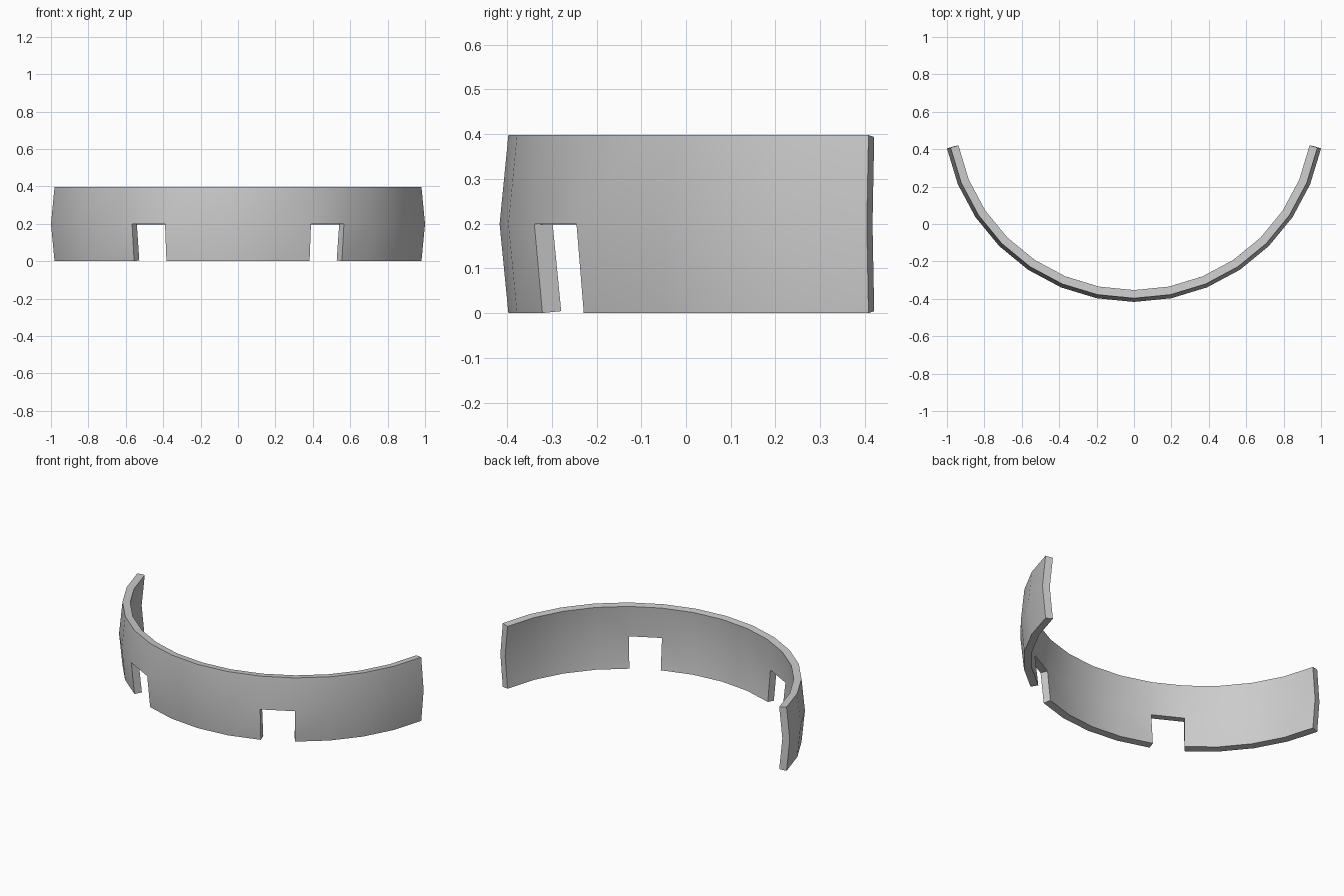
import bpy, bmesh
from math import sin, cos, radians

if "Cube" in bpy.data.objects:
    bpy.data.objects.remove(bpy.data.objects["Cube"])

STEP = radians(11.25)           # 32-sided sphere, 16 rings
R = 1 / sin(7 * STEP)           # widest point lands on x = +-1
CY, CZ = 0.603, R * sin(STEP)
THICK = 0.044

# Curved band: two rows of a sphere, 14 segments wide, with two lower openings
bm = bmesh.new()
grid = [[bm.verts.new((R * cos(r * STEP) * sin(a * STEP),
                       CY - R * cos(r * STEP) * cos(a * STEP),
                       CZ + R * sin(r * STEP)))
         for a in range(-7, 8)] for r in (-1, 0, 1)]
for row in range(2):
    for seg in range(14):
        if row == 0 and seg in (4, 9):      # openings
            continue
        bm.faces.new((grid[row][seg], grid[row][seg + 1],
                      grid[row + 1][seg + 1], grid[row + 1][seg]))
bm.normal_update()
mesh = bpy.data.meshes.new("curved_wall")
bm.to_mesh(mesh)
bm.free()
wall = bpy.data.objects.new("curved_wall", mesh)
bpy.context.collection.objects.link(wall)
bpy.context.view_layer.objects.active = wall
wall.select_set(True)

# Wall thickness, inward
solid = wall.modifiers.new("thickness", 'SOLIDIFY')
solid.thickness = THICK
solid.offset = -1
bpy.ops.object.modifier_apply(modifier=solid.name)
bpy.ops.object.shade_smooth_by_angle(angle=radians(30))
